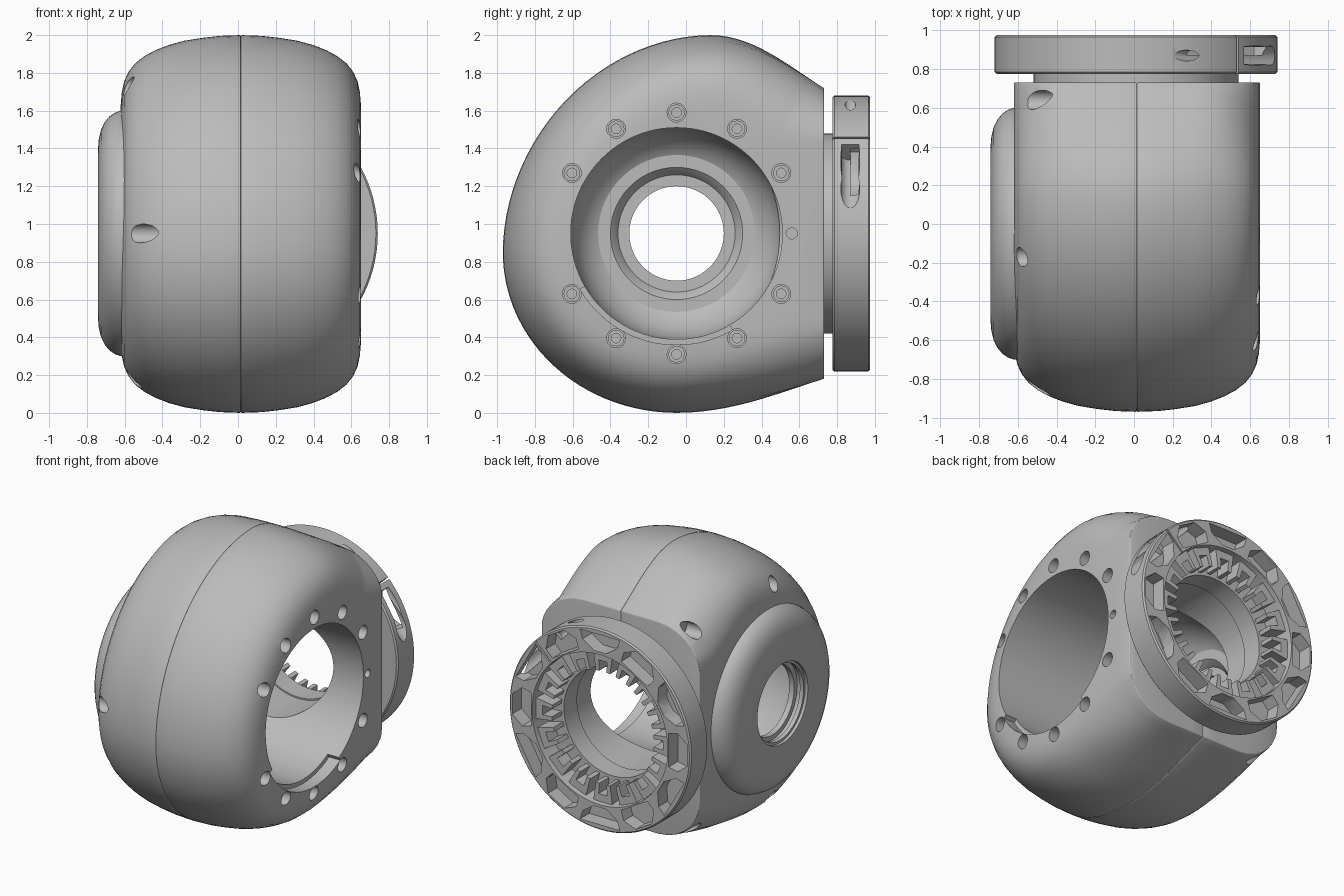
import bpy, bmesh, math
from mathutils import Vector, Matrix
from mathutils.geometry import interpolate_bezier

if "Cube" in bpy.data.objects:
    bpy.data.objects.remove(bpy.data.objects["Cube"], do_unlink=True)

grey = bpy.data.materials.new("plain grey")
grey.use_nodes = True
GREY = (0.5, 0.5, 0.5, 1)
grey.diffuse_color = GREY
grey.node_tree.nodes["Principled BSDF"].inputs["Base Color"].default_value = GREY

SIDE = Vector((0, -0.05, 0.95))    # centre of the sideways bore
REAR = Vector((0.01, 0, 0.95))     # centre of the rear mount
GAP = 0.015                        # half the seam width, and its middle


def place(axis, centre, d, r, a):
    c, s = r * math.cos(a), r * math.sin(a)
    if axis == "X":
        return Vector((d, centre.y + c, centre.z + s))
    return Vector((centre.x + c, d, centre.z + s))


def finish(bm, name):
    bmesh.ops.recalc_face_normals(bm, faces=bm.faces)
    mesh = bpy.data.meshes.new(name)
    bm.to_mesh(mesh)
    bm.free()
    mesh.materials.append(grey)
    ob = bpy.data.objects.new(name, mesh)
    bpy.context.collection.objects.link(ob)
    return ob


def loft(bm, rings, closed=False):
    rows = [[bm.verts.new(p) for p in ring] for ring in rings]
    n = len(rows[0])
    pairs = list(zip(rows, rows[1:])) + ([(rows[-1], rows[0])] if closed else [])
    for a, b in pairs:
        for i in range(n):
            j = (i + 1) % n
            bm.faces.new((a[i], a[j], b[j], b[i]))
    if not closed:
        bm.faces.new(rows[0])
        bm.faces.new(rows[-1])


def lathe(bm, profile, axis, centre, closed=False, n=96):
    loft(bm, [[place(axis, centre, d, r, math.tau * i / n) for i in range(n)]
              for d, r in profile], closed)


def prism(bm, polar, d0, d1, axis, centre):
    """Extrude a polygon given as (radius, degrees) along an axis."""
    loft(bm, [[place(axis, centre, d, r, math.radians(a)) for r, a in polar]
              for d in (d0, d1)])


def rod(bm, start, end, radius, n=24):
    start, end = Vector(start), Vector(end)
    turn = (end - start).to_track_quat("Z", "Y").to_matrix().to_4x4()
    bmesh.ops.create_cone(bm, cap_ends=True, segments=n, radius1=radius, radius2=radius,
                          depth=(end - start).length,
                          matrix=Matrix.Translation((start + end) / 2) @ turn)


def activate(ob):
    bpy.ops.object.select_all(action="DESELECT")
    ob.select_set(True)
    bpy.context.view_layer.objects.active = ob


def cut(ob, bm):
    cutter = finish(bm, "cutter")
    cutter.hide_render = True
    mod = ob.modifiers.new("cut", "BOOLEAN")
    mod.operation, mod.solver, mod.object = "DIFFERENCE", "EXACT", cutter
    mod.use_self = True
    activate(ob)
    bpy.ops.object.modifier_apply(modifier=mod.name)
    bpy.data.objects.remove(cutter, do_unlink=True)


def smooth(ob, angle=35):
    activate(ob)
    bpy.ops.object.shade_smooth_by_angle(angle=math.radians(angle))


def flat(y, z):
    return Vector((0, y, z))


def quarter(cy, a, b, power, n=26):
    """Quarter of a superellipse, from its tip above or below to the foremost point."""
    turns = [math.pi / 2 * i / n for i in range(n + 1)]
    return [flat(cy - a * abs(math.sin(t)) ** (2 / power),
                 .85 + b * abs(math.cos(t)) ** (2 / power)) for t in turns]


# Teardrop side outline, from the top rear corner round the front to the bottom rear
outline = interpolate_bezier(flat(.73, 1.72), flat(.55, 1.83), flat(.36, 2), flat(.13, 2), 16)
outline += quarter(.13, 1.10, 1.15, 1.93)[1:]
outline += quarter(-.05, .92, -.85, 2)[-2::-1]
outline += interpolate_bezier(flat(-.05, 0), flat(.25, 0), flat(.5, .11), flat(.73, .18), 14)[1:]

EDGE, CORNER = .636, .34           # half depth and rear corner radius


def section(side, u, inset):
    over = max(u - EDGE + CORNER, 0)
    rear_inset = CORNER - math.sqrt(max(CORNER ** 2 - over ** 2, 0))
    ring = []
    for i, p in enumerate(outline):
        a, b = outline[max(i - 1, 0)], outline[min(i + 1, len(outline) - 1)]
        t = (b - a).normalized()
        rear = min(max((p.y - .1) / .63, 0), 1)
        rear = rear * rear * (3 - 2 * rear)
        q = p + Vector((0, -t.z, t.y)) * (inset + (rear_inset - inset) * rear)
        if i in (0, len(outline) - 1):
            q.y = .73
        ring.append((GAP + side * u, min(q.y, .73), q.z))
    return ring


stations = [(0, 0), (.11, .004), (.2, .014), (.3, .03), (.38, .052), (.45, .079), (.51, .111),
            (.56, .15), (.595, .195), (.618, .245), (.63, .30), (EDGE, .37)]


def half_shell(name, side):
    bm = bmesh.new()
    loft(bm, [section(side, u, inset) for u, inset in stations])
    ob = finish(bm, name)
    # Softened rear rim
    bev = ob.modifiers.new("rim", "BEVEL")
    bev.width, bev.segments, bev.limit_method = .02, 3, "ANGLE"
    bev.angle_limit = math.radians(50)
    activate(ob)
    bpy.ops.object.modifier_apply(modifier=bev.name)
    # Rear bore
    bm = bmesh.new()
    lathe(bm, [(.05, .40), (.9, .40)], "Y", REAR)
    cut(ob, bm)
    return ob


# Open half: bore, bolt counterbores, locating pin and a lower notch
open_shell = half_shell("open_shell", 1)
bm = bmesh.new()
lathe(bm, [(-.2, .56), (.9, .56)], "X", SIDE)
cut(open_shell, bm)
bm = bmesh.new()
arc = range(210, 301, 5)
prism(bm, [(.59, a) for a in arc] + [(.5, a) for a in reversed(arc)], .56, .8, "X", SIDE)
cut(open_shell, bm)
bolt_spots = [place("X", SIDE, 0, .64, math.radians(a)) for a in range(0, 360, 30)
              if a not in (0, 180)]
bm = bmesh.new()
for p in bolt_spots:
    rod(bm, (.48, p.y, p.z), (.8, p.y, p.z), .05)
rod(bm, (.55, .56, .95), (.8, .56, .95), .03, 12)
cut(open_shell, bm)
smooth(open_shell)

# Bolt heads with hexagonal sockets
bm = bmesh.new()
for p in bolt_spots:
    centre = Vector((0, p.y, p.z))
    lathe(bm, [(.46, .044), (.52, .044), (.52, .026), (.47, .026)], "X", centre, True, 12)
smooth(finish(bm, "bolt_heads"))

# Covered half: bowl shaped bore and screw holes near its edge
seam_spots = [(.64, 1.68), (-.17, 1.73), (-.84, .95), (-.17, .18), (.64, .24)]
covered_shell = half_shell("covered_shell", -1)
bm = bmesh.new()
lathe(bm, [(.2, .56), (-.3, .56), (-.4, .545), (-.48, .51), (-.54, .46), (-.58, .40),
           (-.6, .345), (-.9, .345)], "X", SIDE)
cut(covered_shell, bm)
bm = bmesh.new()
for y, z in seam_spots:
    rod(bm, (-.8, y, z), (-.42, y, z), .05)
cut(covered_shell, bm)
smooth(covered_shell)

# Pins bridging the seam
bm = bmesh.new()
for y, z in seam_spots:
    rod(bm, (-.05, y, z), (.08, y, z), .05)
smooth(finish(bm, "seam_pins"))

# Domed side cover with a stepped centre hole
bm = bmesh.new()
lathe(bm, [(-.57, .652), (-.62, .65), (-.65, .64), (-.68, .62), (-.705, .59), (-.725, .55),
           (-.737, .50), (-.742, .44), (-.742, .29), (-.72, .29), (-.72, .272), (-.69, .272),
           (-.69, .285), (-.66, .285), (-.66, .25), (-.62, .25), (-.62, .31), (-.59, .33),
           (-.57, .35)], "X", SIDE, True)
smooth(finish(bm, "side_cover"))

# Rear clamp ring with its neck
bm = bmesh.new()
lathe(bm, [(.68, .39), (.68, .53), (.775, .53), (.775, .72), (.785, .73), (.965, .73),
           (.975, .72), (.975, .545), (.83, .535), (.83, .39)], "Y", REAR, True)
ring = finish(bm, "clamp_ring")

# Alternating wedge pockets in the rear face
bm = bmesh.new()
for k in range(12):
    a = 30 * k
    wide, slim = (13, 5) if k % 2 else (6, 12.5)
    prism(bm, [(.567, a - slim), (.567, a + slim), (.64, a + 12.5), (.708, a + wide),
               (.708, a - wide), (.64, a - 12.5)], .87, 1.1, "Y", REAR)
cut(ring, bm)

# Split in the ring and the clamp screw channel crossing it
bm = bmesh.new()
prism(bm, [(.53, 43.3), (.8, 43.5), (.8, 44.5), (.53, 44.7)], .77, 1.1, "Y", REAR)
cut(ring, bm)
turn = math.radians(44)
along = Vector((math.sin(turn), 0, -math.cos(turn)))
mid = place("Y", REAR, .87, .66, turn)
bm = bmesh.new()
for r in (.66, .71):
    start = place("Y", REAR, .87, r, turn)
    rod(bm, start + along * .05, start + along * .6, .05)
rod(bm, mid - along * .6, mid - along * .1, .028)
cut(ring, bm)
smooth(ring)

# U shaped teeth inside the ring
bm = bmesh.new()
for k in range(16):
    a = 22.5 * k
    for lo, hi, r0, r1 in ((-8, -4, .41, .51), (4, 8, .41, .51), (-8, 8, .49, .545)):
        prism(bm, [(r0, a + lo), (r0, a + hi), (r1, a + hi), (r1, a + lo)],
              .82, .94, "Y", REAR)
finish(bm, "ring_teeth")
